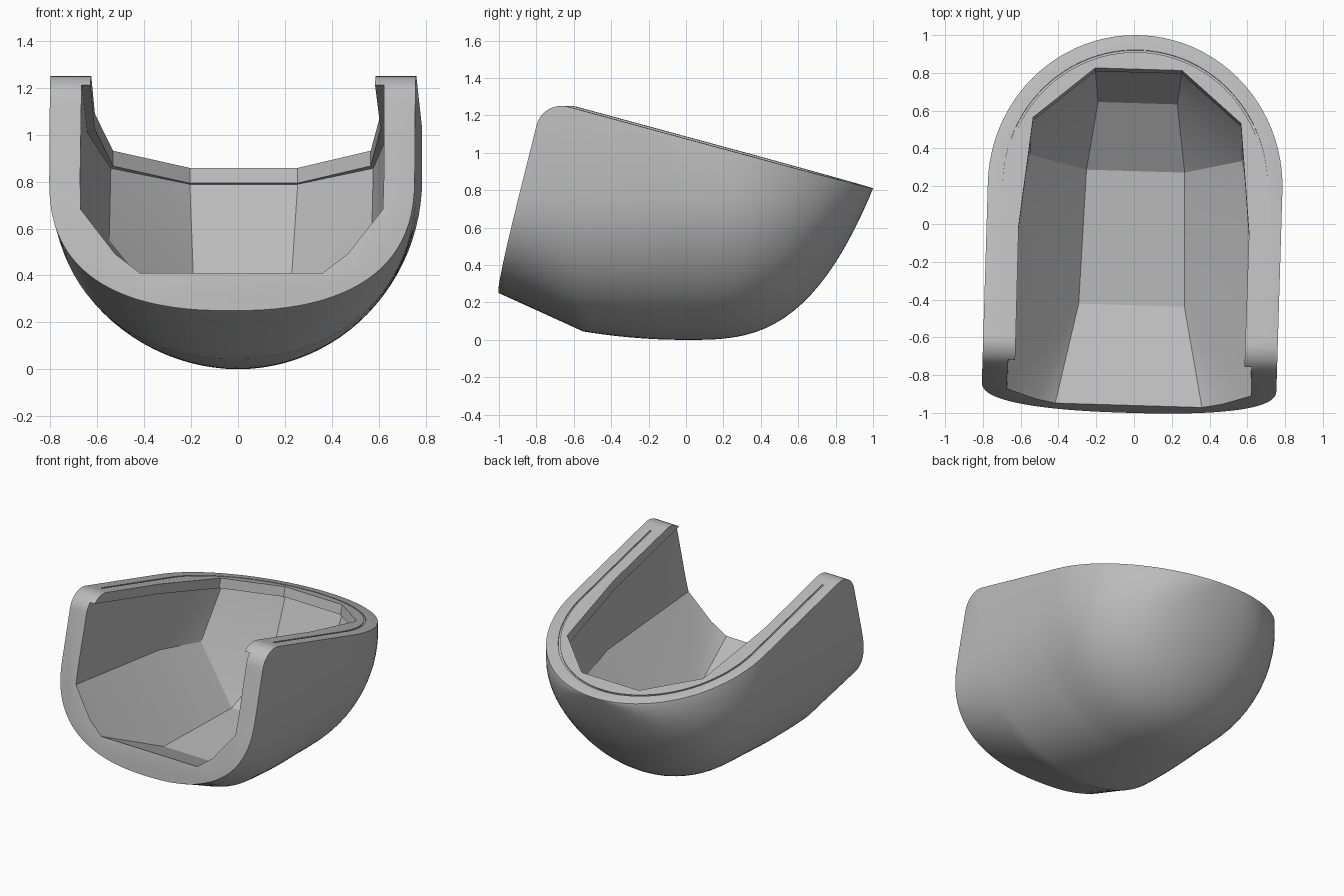
import bpy, bmesh, math
from mathutils import Vector, Matrix

if "Cube" in bpy.data.objects:
    bpy.data.objects.remove(bpy.data.objects["Cube"])

grey = bpy.data.materials.new("plain grey")
grey.use_nodes = True
grey.diffuse_color = (0.5, 0.5, 0.5, 1)
grey.node_tree.nodes["Principled BSDF"].inputs["Base Color"].default_value = (0.5, 0.5, 0.5, 1)

SLOPE = -0.272
NORMAL = Vector((0, -SLOPE, 1)).normalized()


def rim(y):
    return 0.81 + SLOPE * (y - 1)


def finish(name, bm):
    bmesh.ops.recalc_face_normals(bm, faces=bm.faces)
    mesh = bpy.data.meshes.new(name)
    bm.to_mesh(mesh)
    bm.free()
    mesh.materials.append(grey)
    ob = bpy.data.objects.new(name, mesh)
    bpy.context.collection.objects.link(ob)
    return ob


def loft(name, rings):
    """Closed solid through equal-length rings of points."""
    bm = bmesh.new()
    loops = [[bm.verts.new(p) for p in ring] for ring in rings]
    n = len(loops[0])
    for a, b in zip(loops, loops[1:]):
        for i in range(n):
            j = (i + 1) % n
            bm.faces.new((a[i], a[j], b[j], b[i]))
    bm.faces.new(loops[0])
    bm.faces.new(loops[-1])
    return finish(name, bm)


def rim_prism(name, outline, low, high):
    """Prism standing square to the sloping rim."""
    return loft(name, [[Vector((x, y, rim(y))) + NORMAL * h for x, y in outline]
                       for h in (low, high)])


def mirrored(points):
    return points + [(-p[0], *p[1:]) for p in reversed(points)]


def boolean(ob, cutter, operation):
    mod = ob.modifiers.new(cutter.name, 'BOOLEAN')
    mod.object, mod.operation, mod.solver = cutter, operation, 'EXACT'
    bpy.context.view_layer.objects.active = ob
    bpy.ops.object.modifier_apply(modifier=mod.name)
    bpy.data.objects.remove(cutter)


# Outer body: U sections along y, closing in a rounded back
def section(y):
    back = max(0, (y - 0.2) / 0.8)
    width = 0.78 * math.sqrt(1 - back * back)
    if y > 0:
        bottom = 0.81 * y ** 3
    elif y > -0.55:
        bottom = 0.045 * (y / 0.55) ** 2
    else:
        bottom = 0.045 + 0.455 * (-0.55 - y)
    power = 2 / (2 + 0.35 * min(1, max(0, -y)))
    ring = [(-width, y, 1.6)]
    for i in range(49):
        t = math.pi * i / 48
        c = math.cos(t)
        x = -math.copysign(abs(c) ** power, c) * width
        ring.append((x, y, 0.81 - (0.81 - bottom) * max(0, math.sin(t)) ** power))
    return ring + [(width, y, 1.6)]


stations = [-1.2 + 0.05 * i for i in range(28)]
stations += [0.2 + 0.8 * math.sin(math.radians(a)) for a in range(0, 90, 4)] + [0.9999]
shell = loft("shell", [section(y) for y in stations])

# Side profile trims the front, the rounded top corner and the sloping rim
corner = Vector((0, -0.742, 1.283))
along = Vector((0, 1, SLOPE)).normalized() * 0.14
down = Vector((0, -0.25, -1)).normalized() * 0.14
profile = [corner + along + down - down * math.sin(t) - along * math.cos(t)
           for t in [math.pi / 2 * i / 10 for i in range(11)]]
profile += [Vector((0, 1.3, rim(1.3))), Vector((0, 1.3, -0.5)), Vector((0, -1.1875, -0.5))]
trim = loft("side_trim", [[p + Vector((x, 0, 0)) for p in profile] for x in (-1.5, 1.5)])
boolean(shell, trim, 'INTERSECT')

# Soft outer edges
mod = shell.modifiers.new("soft_edges", 'BEVEL')
mod.width, mod.segments, mod.limit_method = 0.014, 3, 'ANGLE'
mod.angle_limit = math.radians(42)
bpy.context.view_layer.objects.active = shell
bpy.ops.object.modifier_apply(modifier=mod.name)

# Faceted cavity, running out through the front
LIP = 0.07
half = [(x, y, rim(y) - LIP) for x, y in
        [(0.645, -1.3), (0.645, 0), (0.56, 0.57), (0.23, 0.82)]]
half += [(0.65, -1.3, 0.72), (0.635, 0, 0.6), (0.56, 0.35, 0.55), (0.21, 0.64, 0.4)]
half += [(0.45, -1.26, 0.545), (0.28, -0.43, 0.17), (0.26, 0.28, 0.185)]
bm = bmesh.new()
for p in mirrored(half):
    bm.verts.new(p)
bmesh.ops.convex_hull(bm, input=bm.verts)
boolean(shell, finish("cavity", bm), 'DIFFERENCE')

# Narrower opening through the rim leaves an overhanging lip
opening = mirrored([(0.605, -1.3), (0.61, -0.03), (0.55, 0.55), (0.23, 0.82)])
boolean(shell, rim_prism("rim_opening", opening, -LIP - 0.012, 0.3), 'DIFFERENCE')


# Fine groove following the rim
def u_path(width, length):
    arc = [(width * math.cos(math.pi * i / 48), 0.2 + length * math.sin(math.pi * i / 48))
           for i in range(49)]
    return [(width, -0.55)] + arc + [(-width, -0.55)]


groove = u_path(0.702, 0.722) + u_path(0.69, 0.71)[::-1]
boolean(shell, rim_prism("rim_groove", groove, -0.008, 0.05), 'DIFFERENCE')

# Slight turn of the whole body, then shading
shell.data.transform(Matrix.Rotation(-0.03, 4, 'Z'))
bpy.ops.object.select_all(action='DESELECT')
shell.select_set(True)
bpy.context.view_layer.objects.active = shell
bpy.ops.object.shade_smooth_by_angle(angle=math.radians(22))
